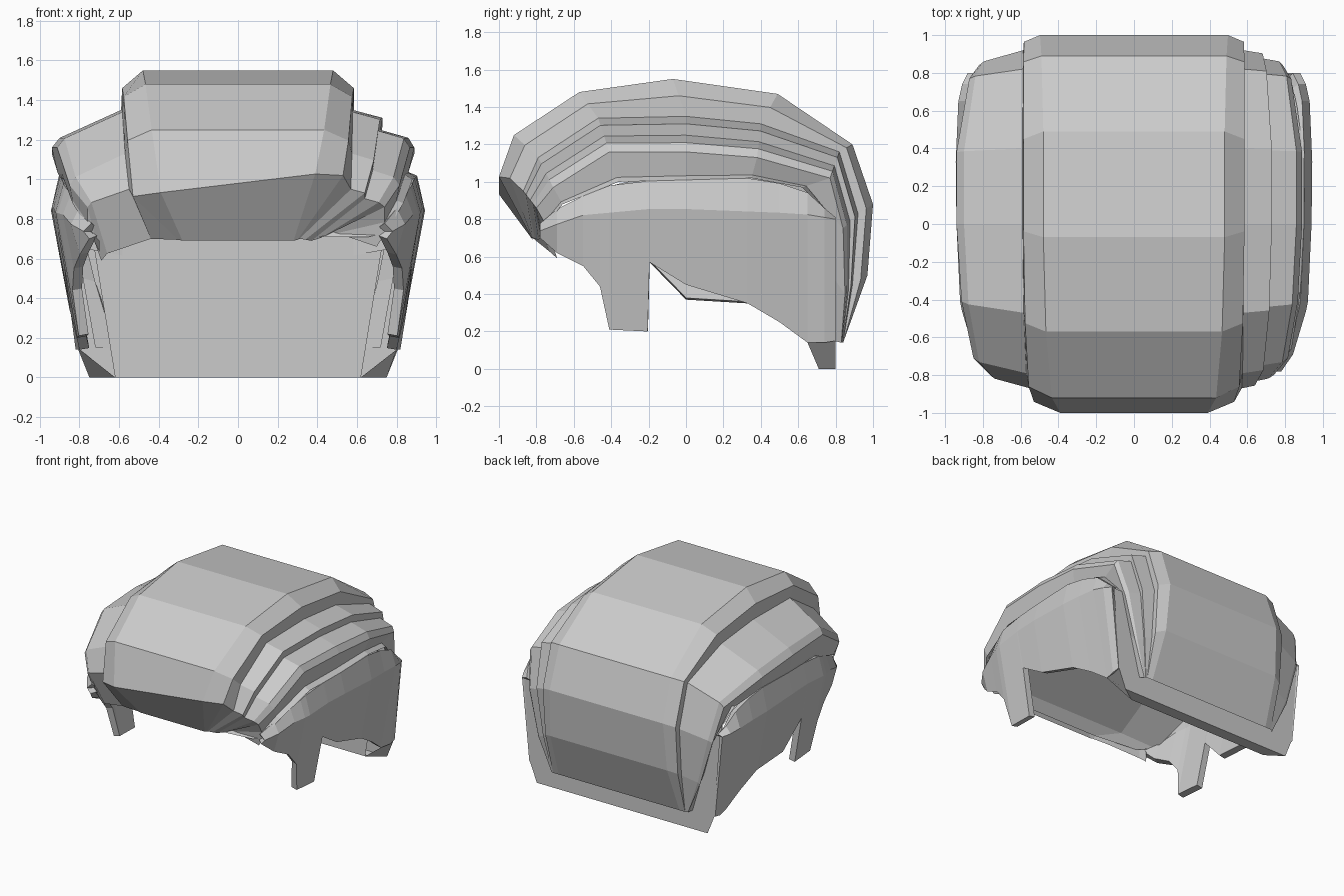
import bpy
import bmesh

default_cube = bpy.data.objects.get("Cube")
if default_cube:
    bpy.data.objects.remove(default_cube, do_unlink=True)

# One flat colour for everything
grey = bpy.data.materials.new("plain grey")
grey.use_nodes = True
colour = (0.6, 0.6, 0.6, 1)
grey.diffuse_color = colour
grey.node_tree.nodes["Principled BSDF"].inputs["Base Color"].default_value = colour


def mix(a, b, t):
    return a + (b - a) * t


def lookup(table, value):
    """Piecewise linear reading of a table of (position, result)."""
    for (p, a), (q, b) in zip(table, table[1:]):
        if value <= q:
            return mix(a, b, max(0, (value - p) / (q - p)))
    return table[-1][1]


def loft(name, rails, thickness=0, flip=False):
    """Skin a row of rails, ordered from -x to +x, each running front to back."""
    bm = bmesh.new()
    rows = [[bm.verts.new(p) for p in rail] for rail in rails]
    for a, b in zip(rows, rows[1:]):
        for s in range(len(a) - 1):
            bm.faces.new((a[s], b[s], b[s + 1], a[s + 1]))
    bmesh.ops.remove_doubles(bm, verts=bm.verts[:], dist=0.0005)
    if flip:
        bmesh.ops.reverse_faces(bm, faces=bm.faces[:])
    mesh = bpy.data.meshes.new(name)
    bm.to_mesh(mesh)
    bm.free()
    mesh.materials.append(grey)
    obj = bpy.data.objects.new(name, mesh)
    bpy.context.scene.collection.objects.link(obj)
    if thickness:
        shell = obj.modifiers.new("thickness", "SOLIDIFY")
        shell.thickness = thickness
        shell.offset = -1


# Key side profiles as (y, z), from the fringe tip over the crown to the nape
crown = [(-.82, .69), (-1, .98), (-.92, 1.25), (-.57, 1.48), (-.07, 1.55),
         (.49, 1.47), (.89, 1.2), (1, .88), (.97, .5), (.84, .14)]
shoulder = [(-.82, .7), (-.87, .95), (-.79, 1.13), (-.47, 1.34), (0, 1.35),
            (.4, 1.31), (.82, 1.16), (.92, .83), (.89, .45), (.84, .14)]
temple = [(-.76, .68), (-.8, .86), (-.71, .97), (-.41, 1.16), (0, 1.16),
          (.38, 1.13), (.77, 1.02), (.84, .75), (.85, .4), (.83, .14)]
ear = [(-.76, .69), (-.75, .77), (-.66, .88), (-.36, 1), (0, 1.01),
       (.35, 1.02), (.62, .97), (.74, .86), (.78, .5), (.79, .15)]


def rail(side, upper, lower, t, tip, brow, middle, nape, drop=0, slant=0):
    """Blend two profiles and spread them sideways along their length."""
    across = [tip, brow, mix(brow, middle, .5), mix(brow, middle, .85), middle,
              middle, mix(middle, nape, .2), mix(middle, nape, .35),
              mix(middle, nape, .65), nape]
    points = []
    for s, (a, b) in enumerate(zip(upper, lower)):
        y, z = mix(a[0], b[0], t), mix(a[1], b[1], t)
        if s == 0:
            y += max(0, drop) * .8
            z -= drop
        if s == 1:
            z += slant * side * across[s]
        points.append((side * across[s], y, z))
    return points


# Broad central sweep with bevelled edges
def centre_edge(side):
    return [rail(side, crown, shoulder, 0, .28, .39, .48, .53, slant=.12),
            rail(side, crown, shoulder, .45, .3, .53, .585, .58, slant=.1)]


right_edge, left_edge = centre_edge(-1), centre_edge(1)
loft("central_sweep", right_edge[::-1] + left_edge)

# Left side: three stepped locks gathering at the fringe
left = [
    left_edge[1],
    rail(1, shoulder, temple, 0, .31, .57, .58, .58),
    rail(1, shoulder, temple, .21, .34, .64, .73, .59),
    rail(1, shoulder, temple, .53, .37, .64, .72, .59),
    rail(1, shoulder, temple, .74, .42, .71, .86, .6, drop=-.02),
    rail(1, temple, ear, 0, .46, .74, .89, .6, drop=-.05),
    rail(1, temple, ear, .85, .5, .74, .86, .62, drop=-.04),
    rail(1, ear, ear, 0, .7, .77, .9, .72, drop=.03),
]
loft("left_upper_lock", left[:4])
loft("left_middle_lock", left[3:7])
loft("left_lower_lock", left[6:])

# Right side: one wide lock with a hanging tip
right = [
    right_edge[1],
    rail(-1, shoulder, temple, 0, .44, .55, .59, .58),
    rail(-1, shoulder, temple, .74, .66, .74, .9, .6, drop=.06),
    rail(-1, temple, ear, 0, .69, .76, .94, .6, drop=.09),
    rail(-1, temple, ear, .85, .7, .76, .91, .62, drop=.05),
    rail(-1, ear, ear, 0, .7, .77, .9, .72),
]
loft("right_wide_lock", right[4::-1])
loft("right_lower_lock", right[:3:-1])

# Side panels with a sideburn, following the head's width along y
width = [(-.8, .76), (-.73, .83), (-.43, .92), (0, .94), (.3, .945),
         (.65, .93), (.74, .91), (.8, .88)]
ridge = [(-.8, .76), (-.66, .88), (-.36, 1), (.35, 1.02), (.62, .97),
         (.74, .86), (.8, .81)]
belt = [(-.8, .73), (-.57, .82), (-.14, .86), (.62, .83), (.8, .8)]


def side_panel(name, side, notch):
    hem = [(-.78, .7), (-.69, .62), (-.55, .55), (-.46, .44), (-.41, .21),
           (-.205, .2), (-.195, .57), (0, notch), (.33, .35), (.5, .25),
           (.65, .14), (.74, .14), (.8, .15)]
    top, middle, bottom = [], [], []
    for y, z in hem:
        w = lookup(width, y)
        slope = lookup([(.65, .18), (.8, .09)], y)
        top.append((side * (w - .04), y, lookup(ridge, y)))
        middle.append((side * w, y, lookup(belt, y)))
        bottom.append((side * (w - slope * (.86 - z)), y, z))
    rails = [top, middle, bottom]
    loft(name, rails if side > 0 else rails[::-1], thickness=.05)


side_panel("left_side_panel", 1, .45)
side_panel("right_side_panel", -1, .37)

# Nape panel across the back, with a flat bottom edge and undercut corners
nape = [(.86, .8, .8), (.81, .8, .15), (.75, .8, 0), (.62, .71, 0), (.75, .71, .8)]
loft("nape_panel", [[(side * x, y, z) for x, y, z in nape] for side in (-1, 1)])
for side, name in ((1, "left_nape_corner"), (-1, "right_nape_corner")):
    corner = [[(side * .8, .65, .14), (side * .81, .8, .15)],
              [(side * .62, .71, 0), (side * .75, .8, 0)]]
    loft(name, corner[::side])

# Inner lining that closes the hollow from below
arch = [(-.8, .71), (-.74, .78), (-.4, .98), (0, 1.07), (.4, 1.05),
        (.72, .95), (.72, .6)]


def lining_rails(side):
    inner, outer = [], []
    for s, (y, z) in enumerate(arch):
        inner.append((side * (.3 if s == 0 else .5), y, z))
        outer.append((side * (.66 if s == 0 else .8), y * .95, mix(.71, z, .5)))
    return [inner, outer]


loft("inner_lining", lining_rails(-1)[::-1] + lining_rails(1), flip=True)
